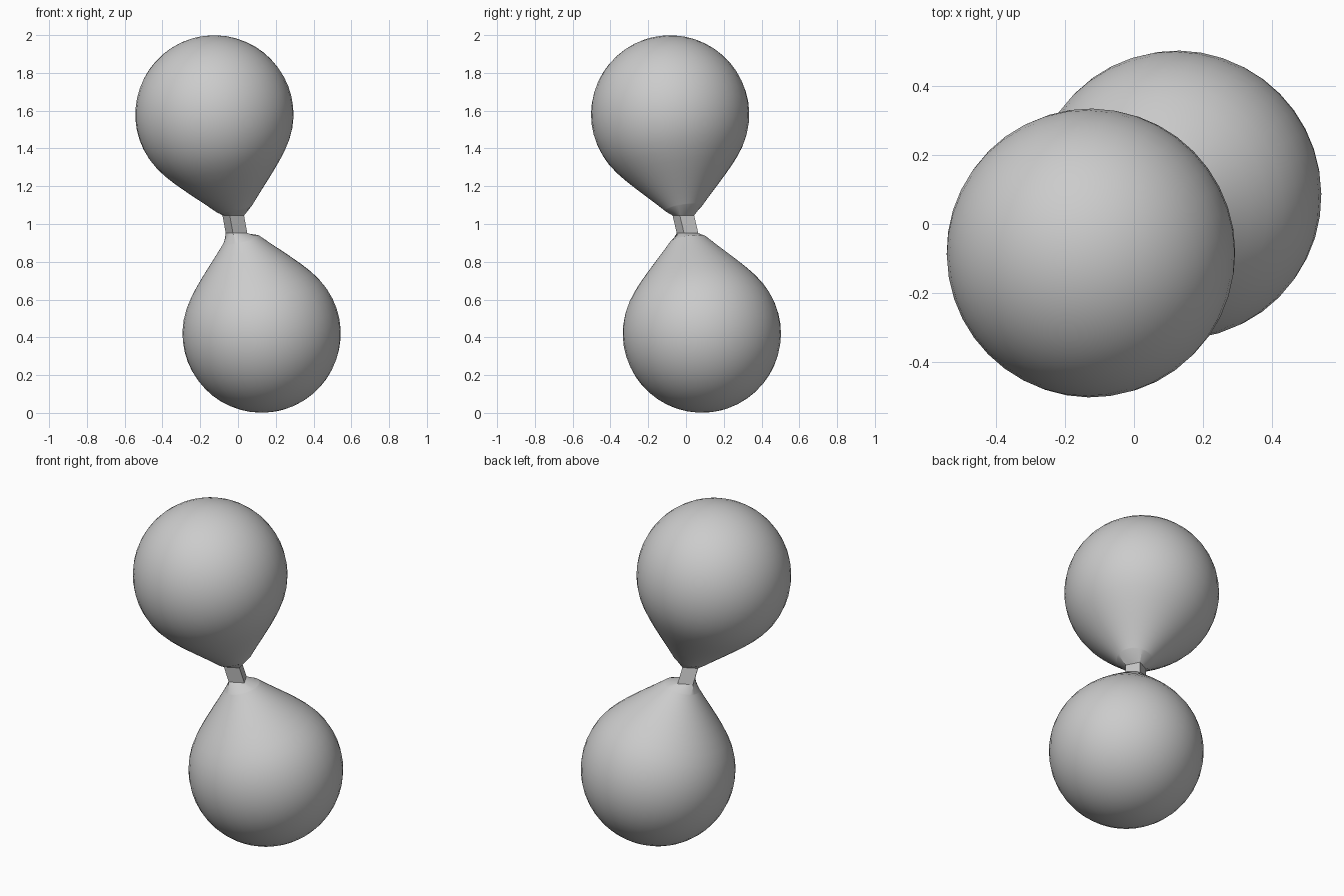
import bpy, bmesh, math
from mathutils import Vector

cube = bpy.data.objects.get("Cube")
if cube:
    bpy.data.objects.remove(cube, do_unlink=True)

SEGMENTS = 40
MIDDLE = Vector((0, 0, 1))
TO_UPPER = Vector((-0.125, -0.084, 0.58))   # middle to upper bulb centre
HALF = TO_UPPER.length
BULB_R = 0.419
FALLOFF = 0.93
TILT = Vector((0, 0, 1)).rotation_difference(TO_UPPER)

# Plain grey material
grey = bpy.data.materials.new("plain grey")
grey.use_nodes = True
grey.diffuse_color = (0.6, 0.6, 0.6, 1)
bsdf = grey.node_tree.nodes["Principled BSDF"]
bsdf.inputs["Base Color"].default_value = (0.6, 0.6, 0.6, 1)
bsdf.inputs["Roughness"].default_value = 0.6


def field(t, rho):
    """Blended strength of the two bulbs at height t along the axis, radius rho."""
    return sum(max(0, 1 - FALLOFF * ((t - c) ** 2 + rho ** 2)) ** 3
               for c in (-HALF, HALF))


LEVEL = (1 - FALLOFF * BULB_R ** 2) ** 3


def blob_radius(t):
    """Radius at which the blended field falls to the surface level."""
    low, high = 0.0, 0.6
    for _ in range(40):
        mid = (low + high) / 2
        if field(t, mid) > LEVEL:
            low = mid
        else:
            high = mid
    return low


def bulb_ring(t):
    r = blob_radius(t)
    return [MIDDLE + TILT @ Vector((r * math.cos(a), r * math.sin(a), t))
            for a in (math.tau * i / SEGMENTS for i in range(SEGMENTS))]


def neck_ring(centre, r):
    """Four-sided ring with one corner pointing near the front."""
    points = []
    for i in range(SEGMENTS):
        a = math.tau * i / SEGMENTS
        off = (a + math.radians(18)) % (math.pi / 2) - math.pi / 4
        d = r * math.cos(math.pi / 4) / math.cos(off)
        points.append(Vector(centre) + Vector((d * math.cos(a), d * math.sin(a), 0)))
    return points


# Ring heights along one bulb, from the neck to the far tip
start, end = 0.085, HALF + BULB_R
steps = 26
heights = [start + (end - start) * (1 - math.cos(math.pi * k / steps)) / 2
           for k in range(steps)]

rings = [bulb_ring(-t) for t in reversed(heights)]
rings.append(neck_ring((-0.008, 0.008, 0.952), 0.06))
rings.append(neck_ring((-0.025, -0.014, 1.045), 0.06))
rings += [bulb_ring(t) for t in heights]

# Skin the rings and close both tips
bm = bmesh.new()
loops = [[bm.verts.new(p) for p in ring] for ring in rings]
for a, b in zip(loops, loops[1:]):
    for i in range(SEGMENTS):
        j = (i + 1) % SEGMENTS
        bm.faces.new((a[i], a[j], b[j], b[i]))
for loop, side in ((loops[0], -1), (loops[-1], 1)):
    tip = bm.verts.new(MIDDLE + TILT @ Vector((0, 0, side * end)))
    for i in range(SEGMENTS):
        bm.faces.new((loop[i], loop[(i + 1) % SEGMENTS], tip))
bmesh.ops.recalc_face_normals(bm, faces=bm.faces)

mesh = bpy.data.meshes.new("joined_bulbs")
bm.to_mesh(mesh)
bm.free()
mesh.materials.append(grey)
body = bpy.data.objects.new("joined_bulbs", mesh)
bpy.context.collection.objects.link(body)

# Smooth bulbs, crisp neck edges
bpy.ops.object.select_all(action='DESELECT')
body.select_set(True)
bpy.context.view_layer.objects.active = body
bpy.ops.object.shade_smooth_by_angle(angle=math.radians(30))
